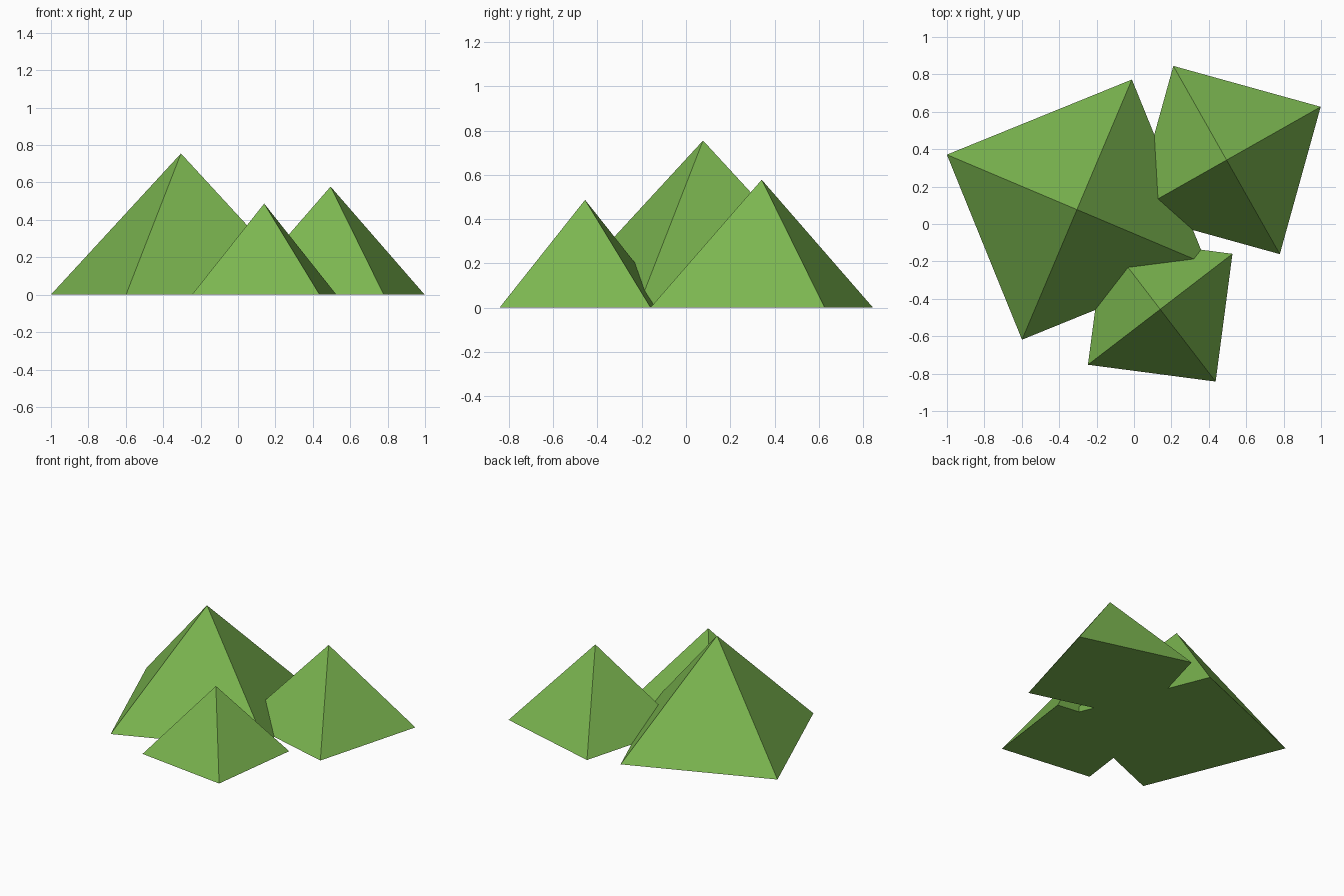
import bpy
import math

if "Cube" in bpy.data.objects:
    bpy.data.objects.remove(bpy.data.objects["Cube"], do_unlink=True)

# Grass green shared by all hills
GREEN = (0.2, 0.47, 0.08, 1.0)
green = bpy.data.materials.new("grass_green")
green.use_nodes = True
green.diffuse_color = GREEN
bsdf = green.node_tree.nodes["Principled BSDF"]
bsdf.inputs["Base Color"].default_value = GREEN
bsdf.inputs["Roughness"].default_value = 0.9


def pyramid(name, x, y, size, turn):
    """Square pyramid as tall as its half diagonal, with a closed base."""
    bpy.ops.mesh.primitive_cone_add(
        vertices=4, radius1=size, radius2=0, depth=size,
        location=(x, y, size / 2), rotation=(0, 0, math.radians(turn)))
    hill = bpy.context.object
    hill.name = name
    hill.data.materials.append(green)


# Three overlapping hills
pyramid("large_hill", -0.305, 0.077, 0.755, 67.1)
pyramid("medium_hill", 0.495, 0.342, 0.578, 29.5)
pyramid("small_hill", 0.14, -0.456, 0.487, 37.5)
